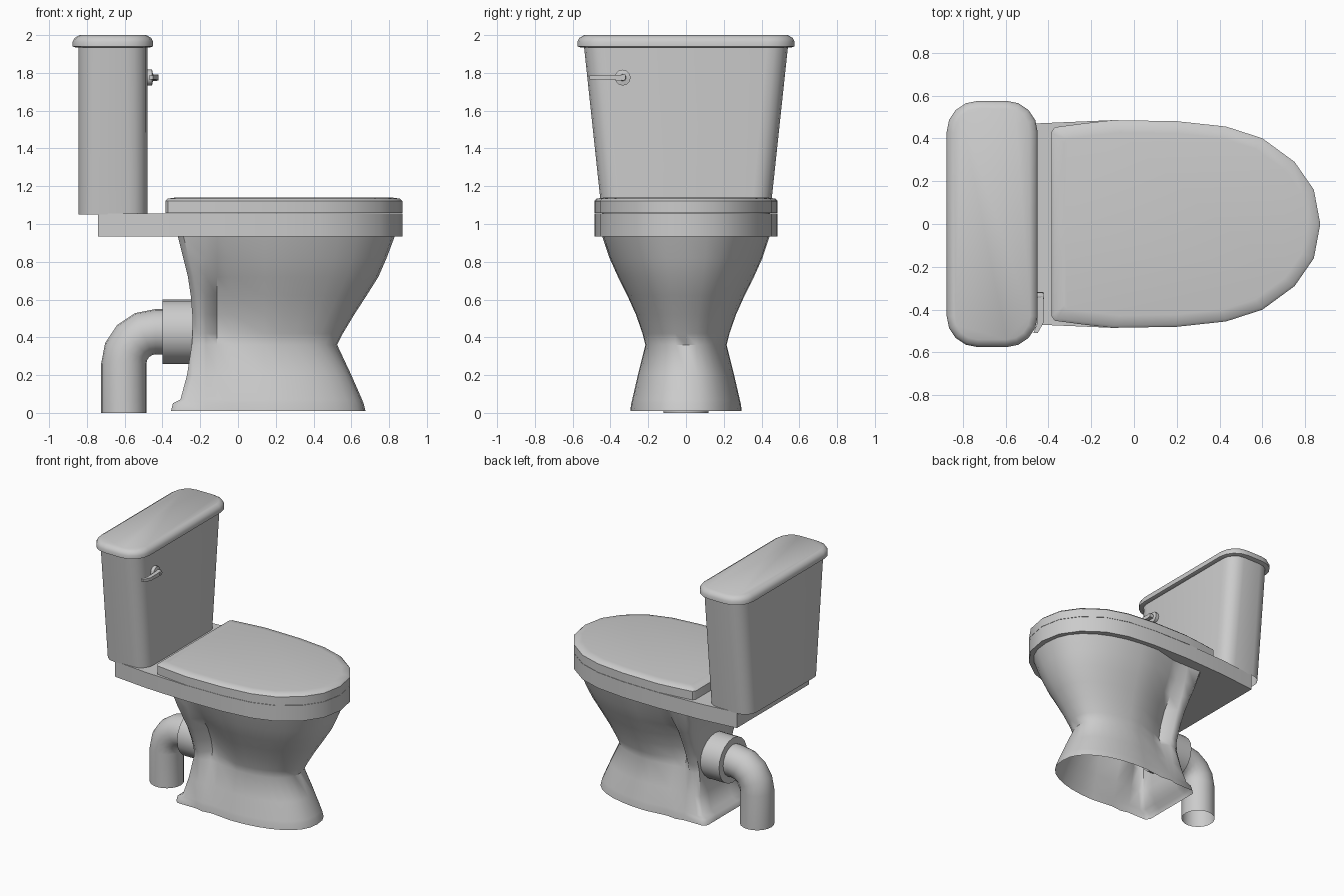
import bpy, bmesh, math
from mathutils import Vector

if "Cube" in bpy.data.objects:
    bpy.data.objects.remove(bpy.data.objects["Cube"])

ceramic = bpy.data.materials.new("light_grey_ceramic")
ceramic.diffuse_color = (0.6, 0.6, 0.6, 1)
ceramic.use_nodes = True
ceramic.node_tree.nodes["Principled BSDF"].inputs["Base Color"].default_value = ceramic.diffuse_color


def loft(name, rings, cap_start=True, cap_end=True, angle=40):
    """Skin a list of equally long closed rings."""
    bm = bmesh.new()
    vr = [[bm.verts.new(p) for p in ring] for ring in rings]
    n = len(vr[0])
    for a, b in zip(vr, vr[1:]):
        for i in range(n):
            j = (i + 1) % n
            bm.faces.new((a[i], a[j], b[j], b[i]))
    if cap_start:
        bm.faces.new(vr[0][::-1])
    if cap_end:
        bm.faces.new(vr[-1])
    bmesh.ops.recalc_face_normals(bm, faces=bm.faces)
    me = bpy.data.meshes.new(name)
    bm.to_mesh(me)
    bm.free()
    ob = bpy.data.objects.new(name, me)
    bpy.context.collection.objects.link(ob)
    me.materials.append(ceramic)
    bpy.ops.object.select_all(action='DESELECT')
    bpy.context.view_layer.objects.active = ob
    ob.select_set(True)
    bpy.ops.object.shade_smooth_by_angle(angle=math.radians(angle))
    return ob


def mirrored(half, z):
    """Full ring from a half outline that runs back to front at y >= 0."""
    other = [(x, -y) for x, y in reversed(half) if y > 1e-6]
    return [(x, y, z) for x, y in half + other]


def rounded_rect(x0, x1, hy, r, z, seg=4):
    pts = []
    for cx, cy, a0 in ((x1 - r, hy - r, 0), (x0 + r, hy - r, 90),
                       (x0 + r, r - hy, 180), (x1 - r, r - hy, 270)):
        for i in range(seg + 1):
            a = math.radians(a0 + 90 * i / seg)
            pts.append((cx + r * math.cos(a), cy + r * math.sin(a), z))
    return pts


def circle(center, tangent, r, n=20):
    """Ring around a tangent lying in the xz plane."""
    t = Vector(tangent).normalized()
    u = Vector((0, 1, 0))
    v = t.cross(u)
    c = Vector(center)
    return [c + r * (math.cos(2 * math.pi * i / n) * u + math.sin(2 * math.pi * i / n) * v)
            for i in range(n)]


# Cistern and its lid
loft("cistern", [rounded_rect(-0.845, -0.48, 0.445, 0.10, 1.05),
                 rounded_rect(-0.845, -0.48, 0.54, 0.11, 1.94)], False, True)
loft("cistern_lid", [rounded_rect(-0.86, -0.465, 0.56, 0.13, 1.935),
                     rounded_rect(-0.875, -0.45, 0.575, 0.145, 1.94),
                     rounded_rect(-0.875, -0.45, 0.575, 0.145, 1.965),
                     rounded_rect(-0.865, -0.46, 0.565, 0.135, 1.985),
                     rounded_rect(-0.84, -0.485, 0.54, 0.11, 2.0)])

# Bowl rim with rear deck
front = [(-0.1, 0.485), (0.2, 0.48), (0.43, 0.455), (0.6, 0.40),
         (0.75, 0.29), (0.84, 0.16), (0.87, 0)]
rim = [(-0.74, 0), (-0.74, 0.44), (-0.45, 0.47)] + front
loft("bowl_rim", [mirrored(rim, 0.935), mirrored(rim, 1.055)])

# Seat cover with softened top edge
cover = [(-0.385, 0), (-0.385, 0.43), (-0.37, 0.452), (-0.25, 0.468)] + front


def shrink(s):
    return [(0.24 + (x - 0.24) * (1 - s * 0.8), y * (1 - s)) for x, y in cover]


loft("seat_cover", [mirrored(cover, 1.057), mirrored(cover, 1.122),
                    mirrored(shrink(0.025), 1.134), mirrored(shrink(0.12), 1.141)])

# Pedestal: z, back x, back half width, groove half width, half width, front x
sections = [
    (0.01, -0.355, 0.27, 0.285, 0.295, 0.675),
    (0.05, -0.345, 0.265, 0.28, 0.29, 0.665),
    (0.07, -0.305, 0.26, 0.275, 0.285, 0.657),
    (0.20, -0.270, 0.235, 0.235, 0.255, 0.60),
    (0.36, -0.245, 0.205, 0.175, 0.215, 0.525),
    (0.42, -0.240, 0.215, 0.15, 0.23, 0.555),
    (0.52, -0.242, 0.25, 0.17, 0.265, 0.615),
    (0.62, -0.250, 0.29, 0.21, 0.31, 0.68),
    (0.72, -0.265, 0.335, 0.275, 0.36, 0.743),
    (0.82, -0.290, 0.37, 0.345, 0.405, 0.787),
    (0.94, -0.320, 0.40, 0.40, 0.445, 0.832)]
rings = []
for z, xb, wb, wg, w, xf in sections:
    half = [(xb, 0), (xb, wb * 0.5), (xb, wb * 0.9), (xb + 0.03, wb), (-0.17, wb),
            (-0.11, wg), (-0.03, wg * 0.45 + w * 0.5)]
    xm = 0.14
    for i in range(9):
        a = math.pi / 2 * i / 8
        half.append((xm + (xf - xm) * math.sin(a) ** 0.95, w * max(0, math.cos(a)) ** 0.85
                     if i < 8 else 0))
    rings.append(mirrored(half, z))
loft("pedestal", rings, False, False, 50)

# Waste pipe: collar and elbow
loft("pipe_collar", [circle((-0.40, 0, 0.43), (1, 0, 0), 0.17),
                     circle((-0.20, 0, 0.43), (1, 0, 0), 0.17)])
path = [circle((-0.605, 0, 0), (0, 0, 1), 0.12)]
for i in range(5):
    a = math.pi / 2 * i / 4
    path.append(circle((-0.435 - 0.17 * math.cos(a), 0, 0.26 + 0.17 * math.sin(a)),
                       (math.sin(a), 0, math.cos(a)), 0.12))
path.append(circle((-0.38, 0, 0.43), (1, 0, 0), 0.12))
loft("waste_pipe", path, False, False)

# Flush lever: boss and tapered handle
loft("lever_boss", [circle((x, -0.335, 1.775), (1, 0, 0), r, 12)
                    for x, r in ((-0.50, 0.042), (-0.455, 0.042), (-0.45, 0.018), (-0.42, 0.016))])
loft("lever_handle", [[(x0, y, 1.775 - h), (x1, y, 1.775 - h), (x1, y, 1.775 + h), (x0, y, 1.775 + h)]
                      for y, x0, x1, h in ((-0.51, -0.47, -0.45, 0.010), (-0.46, -0.45, -0.422, 0.012),
                                           (-0.37, -0.45, -0.42, 0.014), (-0.32, -0.45, -0.425, 0.016))])
